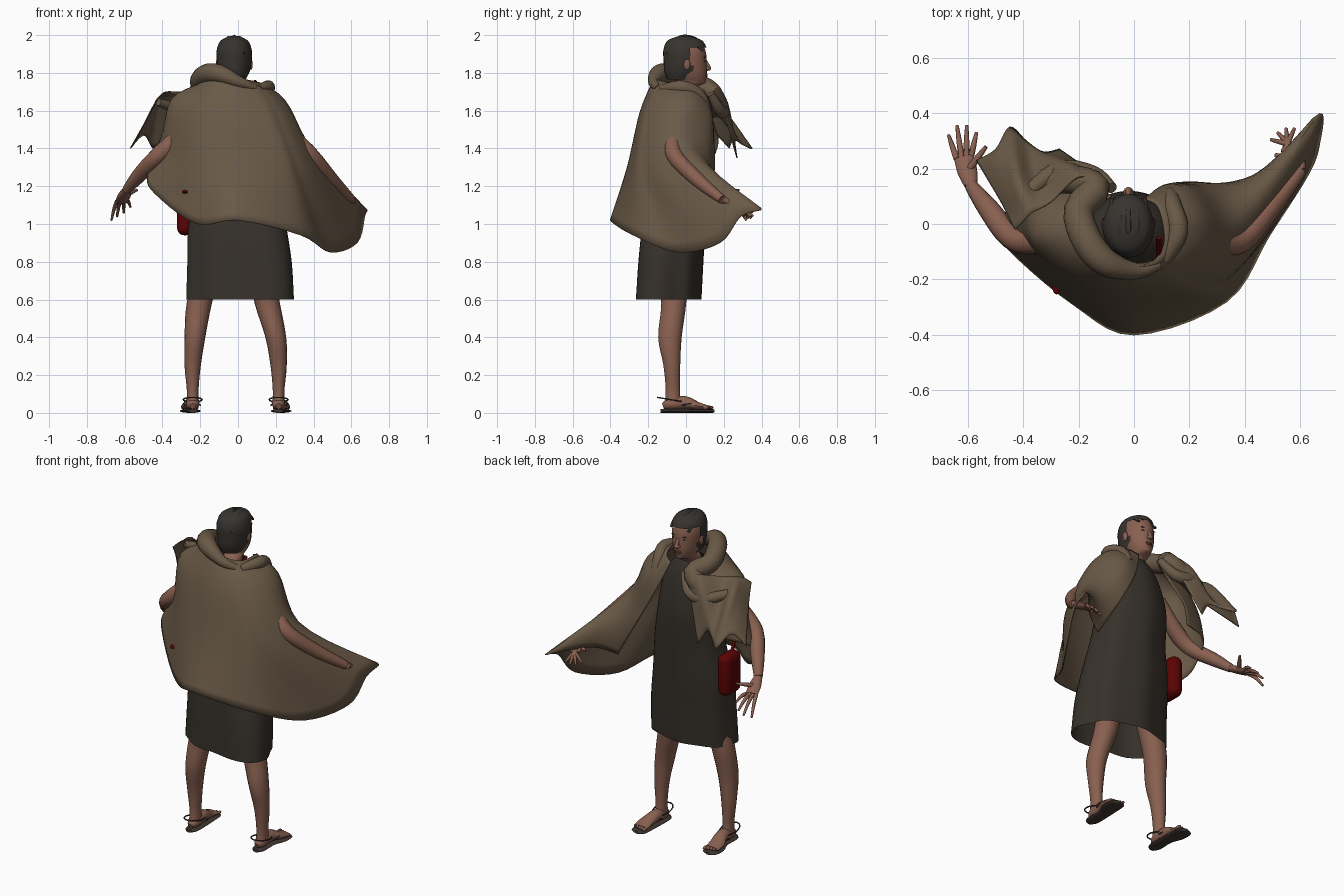
import bpy
import bmesh
from math import sin, cos, pi
from mathutils import Vector, Matrix

default = bpy.data.objects.get("Cube")
if default:
    bpy.data.objects.remove(default, do_unlink=True)

parts = []


def material(name, r, g, b):
    mat = bpy.data.materials.new(name)
    mat.use_nodes = True
    mat.diffuse_color = (r, g, b, 1)
    shader = mat.node_tree.nodes["Principled BSDF"]
    shader.inputs["Base Color"].default_value = (r, g, b, 1)
    shader.inputs["Roughness"].default_value = 0.9
    return mat


SKIN = material("brown_skin", .25, .117, .08)
LIPS = material("dark_lips", .19, .08, .058)
HAIR = material("black_hair", .039, .034, .029)
CLOTH = material("tan_cloth", .143, .101, .063)
TUNIC = material("charcoal_cloth", .037, .03, .023)
LEATHER = material("dark_leather", .05, .038, .032)
RED = material("red_leather", .105, .001, .001)


def finish(name, bm, mat):
    """Turn a bmesh into a named object with one material."""
    bmesh.ops.recalc_face_normals(bm, faces=bm.faces)
    mesh = bpy.data.meshes.new(name)
    bm.to_mesh(mesh)
    bm.free()
    mesh.materials.append(mat)
    obj = bpy.data.objects.new(name, mesh)
    bpy.context.collection.objects.link(obj)
    parts.append(obj)
    return obj


def spline(points, steps):
    """Smooth curve through points with any number of coordinates."""
    out, last = [], len(points) - 1
    for i in range(last):
        a, b, c, d = (points[min(max(j, 0), last)] for j in range(i - 1, i + 3))
        for k in range(steps):
            t = k / steps
            out.append(tuple(
                q + t / 2 * (r - p + t * (2 * p - 5 * q + 4 * r - s + t * (3 * (q - r) + s - p)))
                for p, q, r, s in zip(a, b, c, d)))
    return out + [tuple(points[-1])]


def skin_grid(bm, rows, closed):
    for lower, upper in zip(rows, rows[1:]):
        n = len(lower)
        for i in range(n if closed else n - 1):
            j = (i + 1) % n
            bm.faces.new((lower[i], lower[j], upper[j], upper[i]))


def tube(name, rings, mat, upright=False, sides=14, steps=4, caps=True, pleat=None, keep=None):
    """Loft ellipses along a path; each ring is x, y, z, width and depth."""
    bm = bmesh.new()
    path = spline([r if len(r) > 4 else (*r, r[3]) for r in rings], steps)
    rows = []
    for i, (x, y, z, w, d) in enumerate(path):
        ahead, behind = path[min(i + 1, len(path) - 1)], path[max(i - 1, 0)]
        t = Vector((0, 0, 1)) if upright else (Vector(ahead[:3]) - Vector(behind[:3])).normalized()
        u = t.cross(Vector((0, 1, 0)) if upright else Vector((0, 0, 1))).normalized()
        v = t.cross(u)
        row = []
        for k in range(sides):
            a = 2 * pi * k / sides
            fold = 1 + pleat(a) * (1 - i / len(path)) if pleat else 1
            row.append(bm.verts.new(Vector((x, y, z)) + fold * (u * w * cos(a) + v * d * sin(a))))
        rows.append(row)
    skin_grid(bm, rows, True)
    if caps:
        bm.faces.new(rows[0])
        bm.faces.new(rows[-1])
    if keep:
        cut = [f for f in bm.faces if not keep(f.calc_center_median())]
        bmesh.ops.delete(bm, geom=cut, context="FACES")
    return finish(name, bm, mat)


def sheet(name, rails, mat, steps=5):
    """Drape a cloth surface through a few rails."""
    bm = bmesh.new()
    columns = zip(*(spline(rail, steps) for rail in rails))
    rows = [[bm.verts.new(p) for p in spline(column, steps)] for column in columns]
    skin_grid(bm, rows, False)
    obj = finish(name, bm, mat)
    solid = obj.modifiers.new("thickness", "SOLIDIFY")
    solid.thickness = 0.006
    solid.offset = 0
    return obj


def ellipsoid(name, centre, size, mat):
    bm = bmesh.new()
    bmesh.ops.create_uvsphere(bm, u_segments=14, v_segments=8, radius=1,
                              matrix=Matrix.Translation(centre) @ Matrix.Diagonal((*size, 1)))
    return finish(name, bm, mat)


# Head and neck
tube("head", [(-.02, -.03, 1.6, .06, .06), (-.02, -.025, 1.71, .054, .06),
              (-.02, .025, 1.745, .05, .07), (-.02, .012, 1.79, .072, .098),
              (-.02, .002, 1.85, .084, .108), (-.02, -.003, 1.91, .086, .108),
              (-.02, -.005, 1.96, .066, .085), (-.02, -.008, 1.985, .02, .03)],
     SKIN, upright=True, sides=24)
tube("hair_cap", [(-.02, -.03, 1.765, .06, .07), (-.02, -.01, 1.81, .083, .105),
                  (-.02, -.004, 1.87, .093, .115), (-.02, -.004, 1.92, .093, .116),
                  (-.02, -.006, 1.97, .073, .093), (-.02, -.008, 1.994, .025, .035)],
     HAIR, upright=True, sides=28, keep=lambda c: c.y < .03 or c.z > 1.93)
for i in range(-2, 3):
    x = -.02 + i * .03
    drop = .007 * i * i
    tube(f"hair_braid_{i + 3}", [(x, .09, 1.945 - drop, .007), (x, .045, 1.982 - drop, .01),
                                 (x, -.03, 1.989 - drop, .01), (x * .7, -.1, 1.93 - drop, .009)],
         HAIR, sides=8)

# Face
tube("nose_bridge", [(-.02, .097, 1.875, .008), (-.02, .11, 1.85, .01), (-.02, .122, 1.825, .012)],
     SKIN, sides=10)
ellipsoid("nose_tip", (-.02, .114, 1.823), (.019, .02, .012), SKIN)
ellipsoid("chin", (-.02, .085, 1.757), (.026, .022, .018), SKIN)
for z in (1.782, 1.79):
    ellipsoid("lip", (-.02, .105, z), (.022, .01, .005), LIPS)
for side, word in ((1, "left"), (-1, "right")):
    ellipsoid(word + "_eye", (-.02 + side * .034, .098, 1.864), (.012, .005, .003), HAIR)
    ellipsoid(word + "_brow", (-.02 + side * .035, .098, 1.882), (.017, .006, .002), HAIR)
    ellipsoid(word + "_ear", (-.02 + side * .088, .005, 1.845), (.01, .018, .03), SKIN)

# Tunic, with soft folds and one deep pleat at the left rear corner
tube("tunic", [(0, -.085, .6, .27, .162), (0, -.075, .8, .265, .163),
               (-.01, -.06, 1, .25, .16), (-.005, -.035, 1.2, .22, .145),
               (-.02, -.03, 1.4, .205, .148), (-.02, -.04, 1.55, .18, .14),
               (-.02, -.03, 1.65, .13, .105), (-.02, -.025, 1.71, .07, .072)],
     TUNIC, upright=True, sides=48, caps=False,
     pleat=lambda a: .03 * sin(7 * a) + .36 * max(0, cos(a - .75 * pi)) ** 9)

# Legs, feet and sandals
for word, top, knee, ankle, out in (("left", .155, .2, .215, 1), ("right", -.205, -.228, -.24, -1)):
    tube(word + "_leg", [(top * .72, -.065, .8, .07, .08), (top, -.065, .58, .067, .067),
                         (knee, -.085, .4, .055, .063), (ankle, -.075, .25, .043, .045),
                         (ankle, -.07, .12, .031, .038), (ankle, -.07, .04, .034, .045)],
         SKIN, upright=True, sides=18)
    toe = ankle + out * .015
    tube(word + "_foot", [(ankle, -.122, .035, .015, .015), (ankle, -.09, .045, .034, .03),
                          (ankle, -.01, .055, .036, .035), (toe, .06, .038, .045, .021),
                          (toe, .115, .028, .044, .012)], SKIN)
    for k in range(5):
        x = toe + out * (k - 2) * .018
        ellipsoid(f"{word}_toe_{k + 1}", (x, .125 - k * .006, .028), (.01, .021, .01), SKIN)
    tube(word + "_sandal_sole", [(ankle, -.135, .01, .02, .01), (ankle, -.1, .01, .04, .01),
                                 (ankle, 0, .01, .04, .01), (toe, .08, .01, .053, .01),
                                 (toe, .135, .01, .045, .01), (toe, .152, .01, .015, .008)], LEATHER)
    loop = [(ankle + .05 * cos(a), -.08 + .07 * sin(a), .07 - .012 * sin(a), .004)
            for a in (k * pi / 6 for k in range(13))]
    tube(word + "_ankle_strap", loop, LEATHER, sides=6, steps=2)
    for edge in (-1, 1):
        tube(word + "_toe_strap", [(ankle + edge * .042, -.02, .04, .004),
                                   (toe + edge * .03, .04, .052, .004),
                                   (toe - out * .015, .1, .04, .004)], LEATHER, sides=6)


# Arms and hands
def arm(word, path, palm, tips, thumb):
    tube(word + "_arm", path, SKIN)
    wrist = Vector(path[-1][:3])
    palm = Vector(palm)
    middle = (wrist + palm) / 2
    tube(word + "_palm", [(*wrist, .024, .02), (*middle, .036, .02), (*palm, .036, .014)], SKIN)
    across = (palm - wrist).cross(Vector((0, 0, 1))).normalized()
    for k, tip in enumerate(tips):
        base = palm + across * (k - 1.5) * .018
        bend = (base + Vector(tip)) / 2 + Vector((0, 0, .012))
        tube(f"{word}_finger_{k + 1}", [(*base, .011), (*bend, .01), (*tip, .006)], SKIN, sides=8)
    tube(word + "_thumb", [(*middle, .014), (*((middle + Vector(thumb)) / 2), .012), (*thumb, .007)],
         SKIN, sides=8)


arm("left", [(.17, -.06, 1.57, .04), (.3, -.065, 1.45, .043), (.39, -.06, 1.36, .043),
             (.495, .06, 1.235, .038), (.6, .19, 1.13, .024)], (.565, .27, 1.09),
    [(.58, .345, 1.04), (.55, .345, 1.03), (.52, .33, 1.03), (.495, .305, 1.04)], (.51, .25, 1.09))
arm("right", [(-.22, -.05, 1.56, .04), (-.36, -.065, 1.42, .046), (-.445, -.045, 1.34, .045),
              (-.53, .06, 1.25, .038), (-.59, .14, 1.18, .024)], (-.615, .24, 1.12),
    [(-.67, .32, 1.02), (-.64, .355, 1.04), (-.605, .355, 1.06), (-.57, .33, 1.09)], (-.535, .28, 1.18))

# Cape: neck, shoulder, waist and hem rails from the left opening round the back
neck = [(.04, .09, 1.7), (.08, .07, 1.72), (.1, .02, 1.74), (.11, -.05, 1.75), (.1, -.1, 1.75),
        (.06, -.14, 1.76), (-.02, -.16, 1.78), (-.1, -.15, 1.79), (-.17, -.08, 1.77),
        (-.17, 0, 1.75), (-.15, .06, 1.74), (-.08, .1, 1.7)]
shoulder = [(.11, .14, 1.52), (.18, .13, 1.59), (.235, .04, 1.655), (.25, -.06, 1.645),
            (.23, -.14, 1.62), (.14, -.22, 1.6), (0, -.24, 1.6), (-.15, -.22, 1.6),
            (-.275, -.145, 1.62), (-.35, -.04, 1.66), (-.3, .08, 1.63), (-.16, .14, 1.55)]
waist = [(.23, .15, 1.3), (.31, .12, 1.35), (.385, .03, 1.39), (.4, -.06, 1.36), (.385, -.14, 1.28),
         (.24, -.27, 1.3), (0, -.31, 1.3), (-.2, -.26, 1.3), (-.335, -.14, 1.36),
         (-.4, -.03, 1.43), (-.385, .1, 1.47), (-.22, .17, 1.44)]
hem = [(.37, .13, 1.06), (.5, .21, 1.1), (.67, .4, 1.08), (.67, .29, 1.04), (.63, .18, .9),
       (.335, -.28, .94), (0, -.4, 1.02), (-.22, -.29, 1), (-.44, -.105, 1.16), (-.48, -.03, 1.25),
       (-.43, .09, 1.33), (-.27, .14, 1.34)]
low_corner = (.49, -.04, .85)
for rail, point in ((neck, (.085, -.12, 1.755)), (shoulder, (.19, -.185, 1.61)),
                    (waist, (.32, -.21, 1.28)), (hem, low_corner)):
    rail.insert(5, point)
sheet("cape", [neck, shoulder, waist, hem], CLOTH)

# Loose flap thrown over the right shoulder, and the rolled collar
sheet("shoulder_flap", [
    [(-.1, .15, 1.72), (-.2, .17, 1.72), (-.3, .08, 1.7), (-.37, .04, 1.7), (-.4, .01, 1.69),
     (-.43, -.02, 1.66)],
    [(-.17, .2, 1.59), (-.26, .22, 1.64), (-.35, .17, 1.58), (-.42, .17, 1.64), (-.45, .12, 1.62),
     (-.48, .08, 1.56)],
    [(-.27, .27, 1.35), (-.33, .26, 1.44), (-.39, .3, 1.42), (-.45, .35, 1.4), (-.5, .27, 1.47),
     (-.57, .23, 1.4)]], CLOTH)
tube("chest_fold", [(-.08, .13, 1.69, .02), (-.15, .18, 1.6, .032),
                    (-.28, .19, 1.6, .035), (-.42, .08, 1.645, .02)], CLOTH)
tube("collar_roll", [(.09, -.145, 1.72, .02), (.01, -.17, 1.75, .03), (-.1, -.14, 1.795, .05),
                     (-.17, -.06, 1.79, .055), (-.2, .05, 1.745, .055), (-.14, .13, 1.7, .055),
                     (-.24, .16, 1.63, .05), (-.36, .12, 1.58, .03)], CLOTH)
tube("collar_fold", [(.11, -.13, 1.71, .025), (.16, -.03, 1.725, .036),
                     (.14, .06, 1.69, .035), (.13, .11, 1.61, .025)], CLOTH)

# Pouch, its strap and the clasp showing through the cape
bm = bmesh.new()
bmesh.ops.create_cube(bm, size=1, matrix=Matrix.Translation((-.28, -.02, 1.065))
                      @ Matrix.Diagonal((.085, .15, .25, 1)))
bmesh.ops.bevel(bm, geom=bm.edges[:], offset=.038, segments=4, affect="EDGES", profile=.5)
finish("pouch", bm, RED)
tube("pouch_strap", [(.09, -.05, 1.755, .01), (.07, -.17, 1.64, .01), (-.1, -.205, 1.4, .01),
                     (-.24, -.12, 1.22, .01), (-.28, -.02, 1.17, .01)], RED, sides=8)
ellipsoid("strap_clasp", (-.28, -.225, 1.17), (.016, .03, .01), RED)

# Smooth shading with crisp creases
bpy.ops.object.select_all(action="DESELECT")
for obj in parts:
    obj.select_set(True)
bpy.context.view_layer.objects.active = parts[0]
bpy.ops.object.shade_smooth_by_angle(angle=pi / 4)
